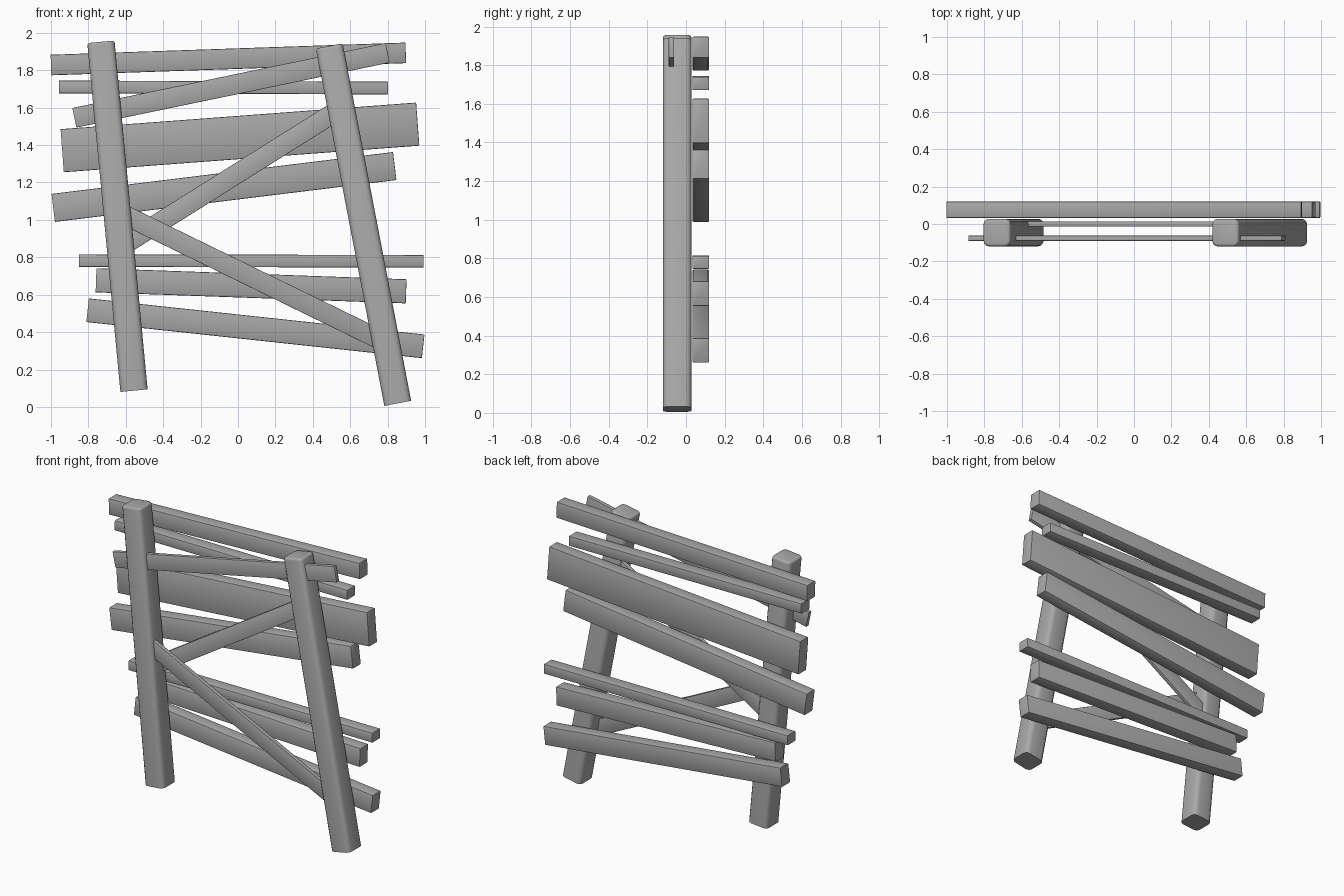
import bpy
import bmesh
import math
from mathutils import Matrix, Vector

cube = bpy.data.objects.get("Cube")
if cube:
    bpy.data.objects.remove(cube, do_unlink=True)

# One grey wood colour
wood = bpy.data.materials.new("grey_wood")
wood.use_nodes = True
colour = (0.4, 0.4, 0.4, 1)
wood.diffuse_color = colour
wood.node_tree.nodes["Principled BSDF"].inputs["Base Color"].default_value = colour


def beam(name, start, end, width, y_range, long_bevel, end_bevel, segments=2):
    """Bevelled timber running from start to end (x, z) in the fence plane."""
    a, b = Vector(start), Vector(end)
    run = b - a
    y0, y1 = y_range
    bm = bmesh.new()
    bmesh.ops.create_cube(bm, size=1)
    bmesh.ops.scale(bm, vec=(run.length, y1 - y0, width), verts=bm.verts)
    # Round the long edges first, then the rim of the far end
    long_edges = [e for e in bm.edges
                  if abs(e.verts[0].co.x - e.verts[1].co.x) > 0.5 * run.length]
    bmesh.ops.bevel(bm, geom=long_edges, offset=long_bevel,
                    segments=segments, profile=0.5, affect='EDGES')
    half = run.length / 2
    rim = [e for e in bm.edges
           if all(v.co.x > half - 1e-4 for v in e.verts)]
    bmesh.ops.bevel(bm, geom=rim, offset=end_bevel,
                    segments=segments, profile=0.5, affect='EDGES')
    mesh = bpy.data.meshes.new(name)
    bm.to_mesh(mesh)
    bm.free()
    mesh.materials.append(wood)
    obj = bpy.data.objects.new(name, mesh)
    bpy.context.collection.objects.link(obj)
    mid = (a + b) / 2
    obj.location = (mid.x, (y0 + y1) / 2, mid.y)
    obj.rotation_euler.y = -math.atan2(run.y, run.x)
    bpy.ops.object.select_all(action='DESELECT')
    obj.select_set(True)
    bpy.context.view_layer.objects.active = obj
    bpy.ops.object.shade_smooth_by_angle(angle=math.radians(40))
    return obj


# Leaning posts with rounded corners
POST_Y = (-0.12, 0.028)
beam("right_post", (-0.556, 0.087), (-0.733, 1.952), 0.146, POST_Y, 0.03, 0.014, 3)
beam("left_post", (0.854, 0.019), (0.488, 1.93), 0.146, POST_Y, 0.03, 0.014, 3)

# Crooked planks nailed across the back: start, end, width
planks = [
    ((-1.0, 1.828), (0.897, 1.893), 0.11),
    ((-0.956, 1.711), (0.803, 1.705), 0.068),
    ((-0.94, 1.37), (0.961, 1.512), 0.231),
    ((-0.988, 1.064), (0.838, 1.288), 0.151),
    ((-0.851, 0.782), (0.993, 0.779), 0.067),
    ((-0.759, 0.677), (0.899, 0.618), 0.129),
    ((-0.804, 0.517), (0.99, 0.324), 0.127),
]
for i, (start, end, width) in enumerate(planks, 1):
    beam(f"plank_{i}", start, end, width, (0.033, 0.12), 0.006, 0.004)

# Thin braces running through the posts
FRONT_Y, MIDDLE_Y = (-0.09, -0.062), (-0.013, 0.013)
beam("upper_brace", (-0.875, 1.546), (0.80, 1.893), 0.107, FRONT_Y, 0.003, 0.003)
beam("rising_brace", (-0.61, 0.867), (0.53, 1.583), 0.106, MIDDLE_Y, 0.003, 0.003)
beam("falling_brace", (-0.62, 1.033), (0.77, 0.354), 0.105, FRONT_Y, 0.003, 0.003)
